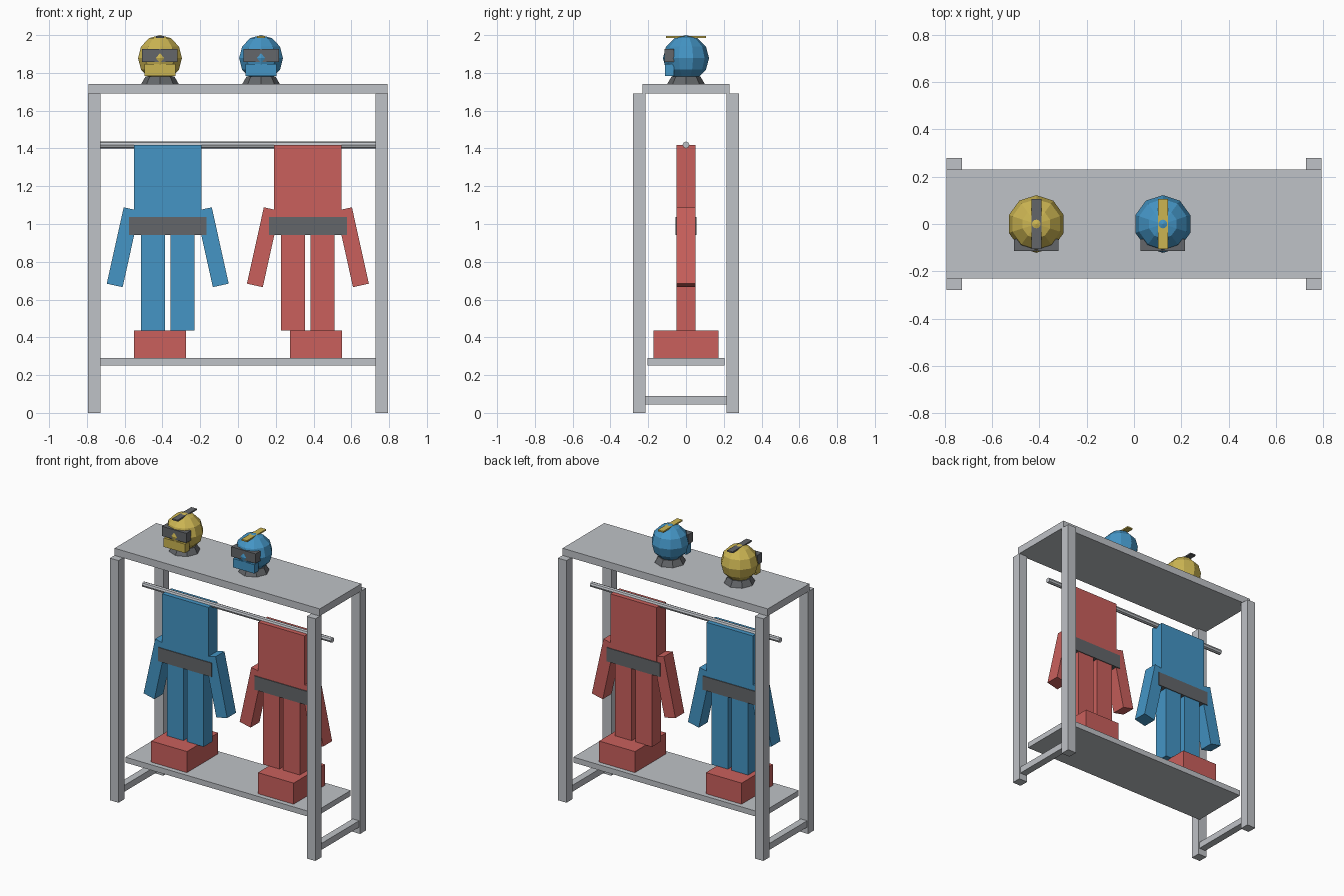
import bpy
import math

cube = bpy.data.objects.get("Cube")
if cube:
    bpy.data.objects.remove(cube, do_unlink=True)


def material(name, rgb):
    mat = bpy.data.materials.new(name)
    mat.use_nodes = True
    mat.diffuse_color = (*rgb, 1)
    mat.node_tree.nodes["Principled BSDF"].inputs["Base Color"].default_value = (*rgb, 1)
    return mat


grey = material("light grey", (0.52, 0.54, 0.57))
dark = material("dark grey", (0.125, 0.133, 0.142))
blue = material("blue", (0.058, 0.3, 0.56))
red = material("red", (0.585, 0.117, 0.107))
yellow = material("yellow", (0.6, 0.46, 0.085))


def finish(name, mat):
    obj = bpy.context.object
    obj.name = obj.data.name = name
    obj.data.materials.append(mat)
    return obj


def box(name, mat, x, y, z, tilt=0):
    """Box spanning the given (low, high) ranges, tilted about y through its centre."""
    spans = (x, y, z)
    bpy.ops.mesh.primitive_cube_add(size=1, location=[(a + b) / 2 for a, b in spans])
    obj = finish(name, mat)
    for v in obj.data.vertices:
        v.co = [c * (b - a) for c, (a, b) in zip(v.co, spans)]
    obj.rotation_euler.y = tilt
    return obj


def around(centre, half):
    return (centre - half, centre + half)


# Rack frame
for side, sx in (("right", -1), ("left", 1)):
    for end, sy in (("front", -1), ("back", 1)):
        box(f"{end}_{side}_post", grey, around(sx * 0.76, 0.033),
            around(sy * 0.247, 0.033), (0, 1.69))
    box(f"{side}_foot_rail", grey, around(sx * 0.76, 0.025), (-0.215, 0.215), (0.045, 0.09))
box("top_shelf", grey, (-0.792, 0.792), (-0.23, 0.23), (1.69, 1.74))
box("bottom_shelf", grey, (-0.727, 0.727), (-0.205, 0.205), (0.252, 0.29))
bpy.ops.mesh.primitive_cylinder_add(vertices=8, radius=0.018, depth=1.46,
                                    location=(0, 0, 1.418), rotation=(0, math.pi / 2, 0))
finish("hanging_rod", grey)


# Hanging suits
def suit(name, mat, cx):
    box(f"{name}_jacket", mat, around(cx, 0.179), (-0.05, 0.05), (0.95, 1.418))
    box(f"{name}_belt", dark, around(cx, 0.206), (-0.055, 0.055), (0.942, 1.038))
    for side, s in (("right", -1), ("left", 1)):
        box(f"{name}_{side}_leg", mat, around(cx + s * 0.078, 0.064),
            (-0.05, 0.05), (0.435, 0.96))
        box(f"{name}_{side}_arm", mat, around(cx + s * 0.236, 0.043),
            (-0.049, 0.049), around(0.877, 0.207), tilt=-s * math.radians(12.5))


suit("blue_suit", blue, -0.372)
suit("red_suit", red, 0.37)

# Boots
for side, cx in (("right", -0.412), ("left", 0.412)):
    box(f"{side}_boots", red, around(cx, 0.138), (-0.172, 0.172), (0.29, 0.437))


# Helmets
def helmet(name, mat, stripe, cx):
    bpy.ops.mesh.primitive_uv_sphere_add(segments=10, ring_count=6, radius=0.122,
                                         location=(cx, 0, 1.878))
    finish(f"{name}_shell", mat)
    bpy.ops.mesh.primitive_cone_add(vertices=8, radius1=0.1, radius2=0.077, depth=0.04,
                                    location=(cx, 0, 1.76))
    finish(f"{name}_collar", dark)
    box(f"{name}_visor", dark, around(cx, 0.094), (-0.1148, -0.063), (1.858, 1.926))
    box(f"{name}_chin_guard", mat, around(cx, 0.082), (-0.112, -0.063), (1.784, 1.846))
    box(f"{name}_crest", stripe, around(cx, 0.021), (-0.106, 0.106), (1.985, 1.995))


helmet("yellow_helmet", yellow, dark, -0.413)
helmet("blue_helmet", blue, yellow, 0.122)
